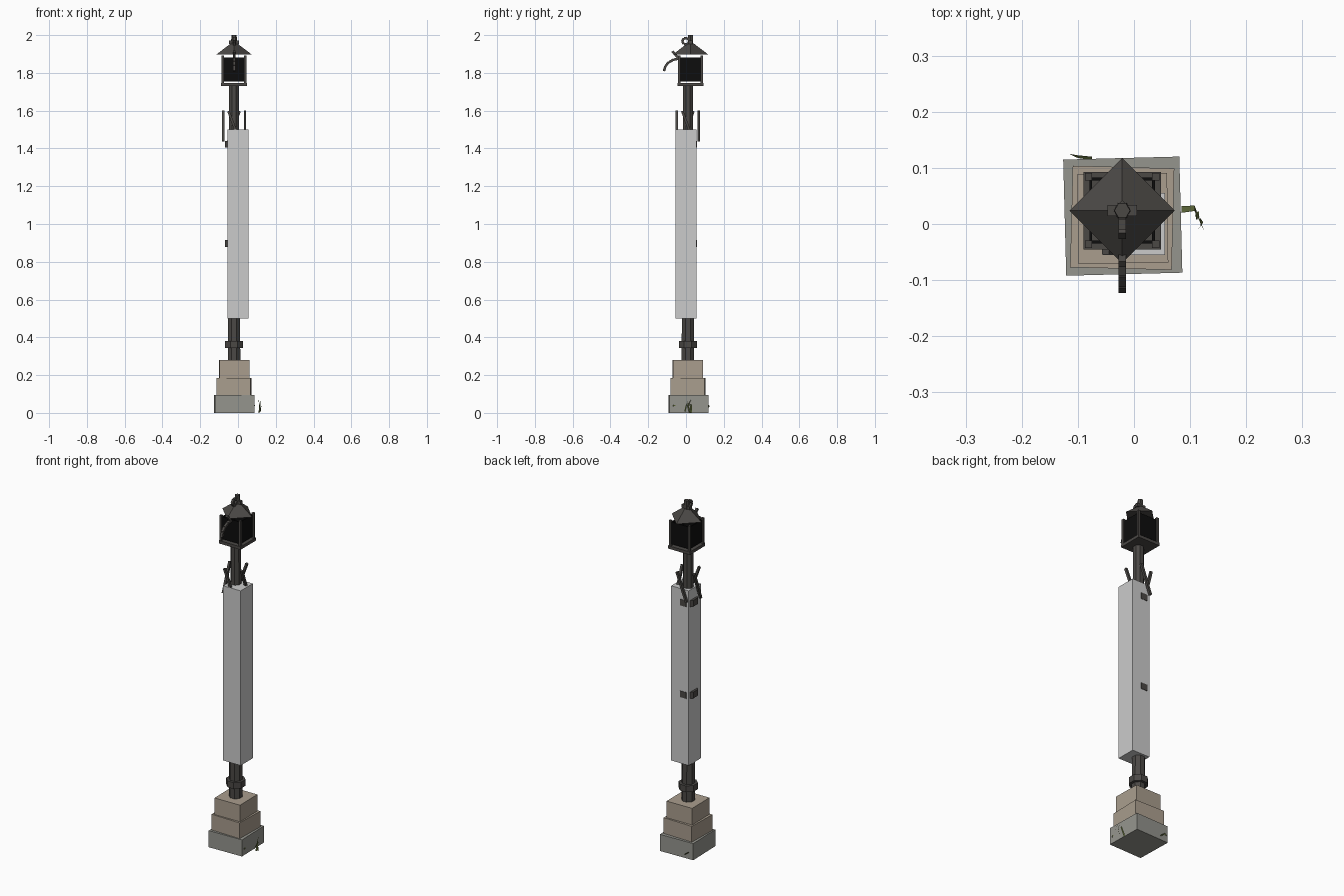
import bpy
from math import radians, sin, cos, pi
from mathutils import Vector

if "Cube" in bpy.data.objects:
    bpy.data.objects.remove(bpy.data.objects["Cube"])

CX, CY, LY = -0.021, 0.01, 0.024      # pole centre, lantern centre y


def material(name, rgb):
    m = bpy.data.materials.new(name)
    m.diffuse_color = (*rgb, 1)
    m.use_nodes = True
    m.node_tree.nodes["Principled BSDF"].inputs["Base Color"].default_value = m.diffuse_color
    return m


IRON = material("dark_iron", (0.07, 0.065, 0.06))
BLACK = material("black_glass", (0.004, 0.004, 0.004))
GREY = material("grey_stone", (0.30, 0.30, 0.27))
TAN = material("tan_stone", (0.40, 0.34, 0.27))
GREEN = material("grass_green", (0.16, 0.20, 0.06))


def finish(o, name, mat):
    o.name = name
    if mat:
        o.data.materials.append(mat)
    return o


def box(name, loc, size, mat=None, rot=(0, 0, 0)):
    bpy.ops.mesh.primitive_cube_add(size=1, location=loc, rotation=rot)
    o = bpy.context.object
    o.scale = size
    return finish(o, name, mat)


def prism(name, x, y, z0, z1, r0, r1, mat, sides=8, turn=pi / 8):
    bpy.ops.mesh.primitive_cone_add(vertices=sides, radius1=r0, radius2=r1, depth=z1 - z0,
                                    location=(x, y, (z0 + z1) / 2), rotation=(0, 0, turn))
    return finish(bpy.context.object, name, mat)


def bar(name, a, b, w, mat):
    a, b = Vector(a), Vector(b)
    d = b - a
    o = box(name, (a + b) / 2, (w, w, d.length), mat)
    o.rotation_euler = d.to_track_quat('Z', 'Y').to_euler()
    return o


def blade(name, root, mid, tip, side):
    root, mid, tip, side = map(Vector, (root, mid, tip, side))
    me = bpy.data.meshes.new(name)
    me.from_pydata([root - side, root + side, mid + side * .8, mid - side * .8, tip], [],
                   [(0, 1, 2, 3), (3, 2, 4)])
    o = bpy.data.objects.new(name, me)
    bpy.context.collection.objects.link(o)
    return finish(o, name, GREEN)


# stepped stone base, each block slightly turned
box("base_block_bottom", (-0.02, 0.014, 0.0475), (0.207, 0.207, 0.095), GREY, (0, 0, radians(1.5)))
box("base_block_middle", (-0.021, 0.011, 0.14), (0.181, 0.181, 0.09), TAN, (0, 0, radians(-1.5)))
box("base_block_top", (-0.02, 0.01, 0.2325), (0.16, 0.16, 0.095), TAN, (0, 0, radians(0.8)))

# pole with collars, and the square sleeve around it
prism("pole", CX, CY, 0.27, 1.735, 0.036, 0.028, IRON)
for i, z in enumerate((0.362, 0.897, 1.422)):
    prism(f"collar_{i}", CX, CY, z - 0.018, z + 0.018, 0.051, 0.051, IRON)
box("square_sleeve", (0, 0, 1.0), (0.11, 0.11, 1.0))

# four slanted bars around the pole
for i in range(4):
    a = i * pi / 2
    n, t = Vector((cos(a), sin(a), 0)), Vector((-sin(a), cos(a), 0))
    c = Vector((CX, CY, 1.518)) + n * 0.058
    lean = t * -0.03 + Vector((0, 0, 0.08))
    bar(f"slanted_bar_{i}", c - lean, c + lean, 0.013, IRON)

# lantern: floor, posts, panes, roof
box("lantern_floor", (CX, LY, 1.738), (0.138, 0.138, 0.017), IRON)
for i, (sx, sy) in enumerate(((1, 1), (1, -1), (-1, 1), (-1, -1))):
    box(f"lantern_post_{i}", (CX + sx * .06, LY + sy * .06, 1.818), (0.013, 0.013, 0.146), IRON)
for i in range(4):
    a = i * pi / 2
    box(f"lantern_pane_{i}", (CX + cos(a) * .056, LY + sin(a) * .056, 1.818),
        (0.005, 0.108, 0.126), BLACK, (0, 0, a))
prism("lantern_roof", CX, LY, 1.897, 1.955, 0.094, 0.018, IRON, 4, 0)

# finial with crossbar and small knob
prism("finial", CX, LY, 1.945, 2.0, 0.016, 0.014, IRON, 6, pi / 6)
box("finial_crossbar", (CX, LY, 1.962), (0.052, 0.02, 0.018), IRON)
ring = [(LY - .025 + .02 * cos(a), 1.968 + .018 * sin(a)) for a in (i * pi / 3 for i in range(7))]
hook = [(-0.117, 1.81), (-0.108, 1.838), (-0.09, 1.857), (-0.066, 1.87), (-0.035, 1.876)]
brace = [(-0.072, 1.915), (-0.042, 1.88)]
for label, path in (("finial_curl", ring), ("hook", hook), ("hook_brace", brace)):
    for i, (p, q) in enumerate(zip(path, path[1:])):
        bar(f"{label}_{i}", (CX, *p), (CX, *q), 0.013, IRON)

# grass at the foot
blade("grass_0", (0.085, 0.026, 0.0), (0.108, 0.028, 0.045), (0.125, -0.012, 0.03), (0, 0.006, 0))
blade("grass_1", (0.112, 0.02, 0.0), (0.114, 0.01, 0.04), (0.108, 0.03, 0.075), (0.003, 0.004, 0))
blade("grass_2", (0.118, -0.005, 0.008), (0.121, 0.0, 0.035), (0.117, 0.012, 0.066), (0.003, 0.004, 0))
blade("grass_3", (0.085, -0.07, 0.036), (0.09, -0.063, 0.04), (0.087, -0.05, 0.04), (0, 0, 0.004))
blade("grass_4", (-0.075, 0.117, 0.02), (-0.1, 0.12, 0.04), (-0.116, 0.125, 0.03), (0, 0.003, 0.004))
